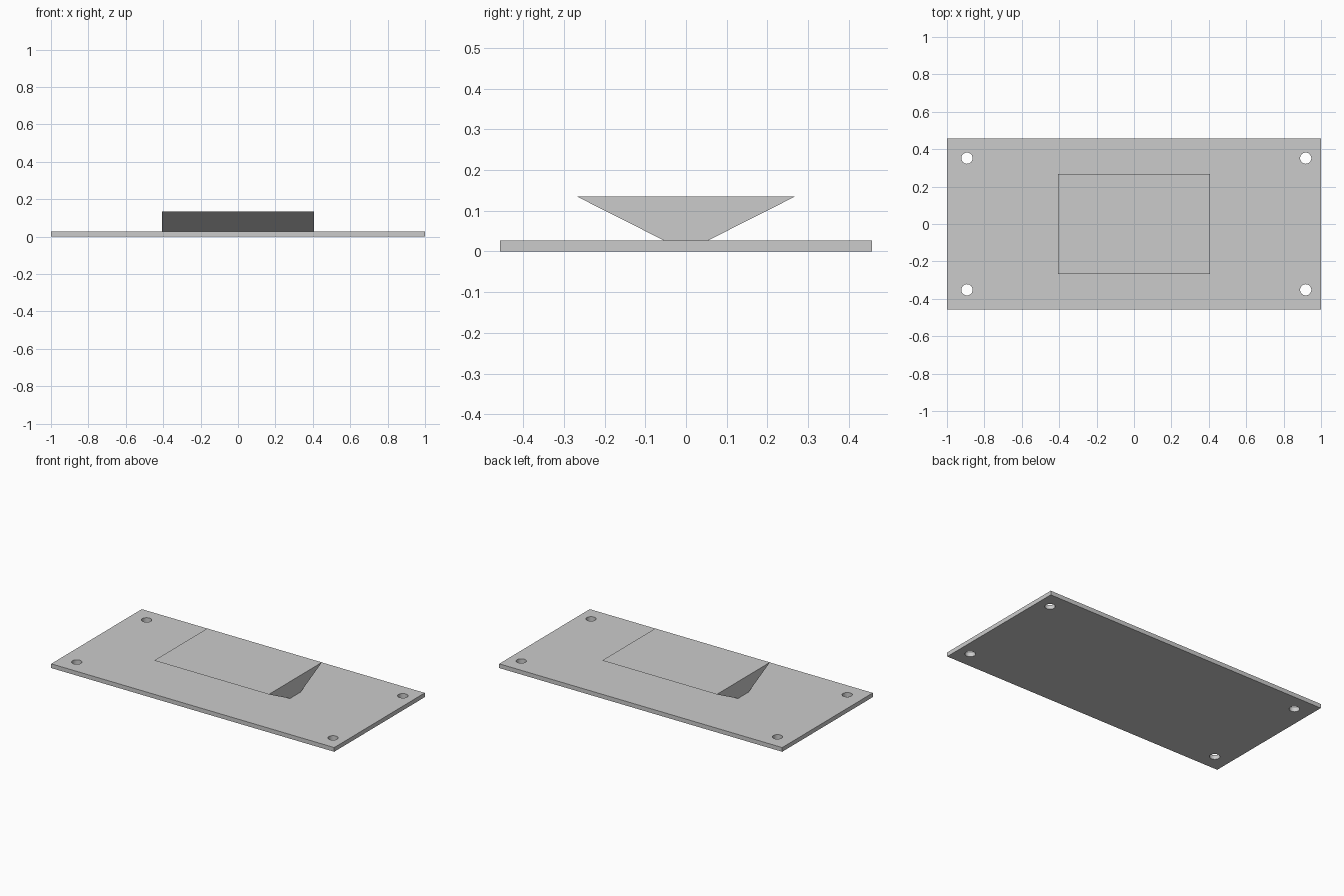
import bpy
import bmesh
from mathutils import Matrix

cube = bpy.data.objects.get("Cube")
if cube:
    bpy.data.objects.remove(cube, do_unlink=True)

HALF_X, HALF_Y, THICK = 1.0, 0.457, 0.027

grey = bpy.data.materials.new("light grey")
grey.use_nodes = True
GREY = (0.6, 0.6, 0.6, 1)
grey.diffuse_color = GREY
grey.node_tree.nodes["Principled BSDF"].inputs["Base Color"].default_value = GREY


def make_object(name, bm):
    """Turn a bmesh into a grey object in the scene."""
    bmesh.ops.recalc_face_normals(bm, faces=bm.faces)
    mesh = bpy.data.meshes.new(name)
    bm.to_mesh(mesh)
    bm.free()
    mesh.materials.append(grey)
    obj = bpy.data.objects.new(name, mesh)
    bpy.context.collection.objects.link(obj)
    return obj


def prism(name, profile, half_width):
    """Extrude a y-z profile along x, centred on x = 0."""
    bm = bmesh.new()
    face = bm.faces.new([bm.verts.new((-half_width, y, z)) for y, z in profile])
    moved = bmesh.ops.extrude_face_region(bm, geom=[face])["geom"]
    verts = [v for v in moved if isinstance(v, bmesh.types.BMVert)]
    bmesh.ops.translate(bm, verts=verts, vec=(2 * half_width, 0, 0))
    return make_object(name, bm)


# Flat base plate
plate = prism("base_plate", [(-HALF_Y, 0), (HALF_Y, 0), (HALF_Y, THICK), (-HALF_Y, THICK)], HALF_X)

# Round screw holes at the four corners
bm = bmesh.new()
for x in (-0.893, 0.918):
    for y in (-0.352, 0.352):
        bmesh.ops.create_cone(bm, cap_ends=True, segments=32, radius1=0.03, radius2=0.03,
                              depth=0.2, matrix=Matrix.Translation((x, y, THICK / 2)))
cutter = make_object("hole_cutter", bm)
cutter.hide_render = True

cut = plate.modifiers.new("screw_holes", "BOOLEAN")
cut.operation = "DIFFERENCE"
cut.solver = "EXACT"
cut.object = cutter
bpy.context.view_layer.objects.active = plate
plate.select_set(True)
bpy.ops.object.modifier_apply(modifier=cut.name)
bpy.data.objects.remove(cutter, do_unlink=True)
bpy.ops.object.shade_smooth_by_angle()

# Flared dovetail block: narrow foot, wide top
prism("dovetail_block", [(-0.054, THICK), (0.054, THICK), (0.268, 0.135), (-0.268, 0.135)], 0.405)
